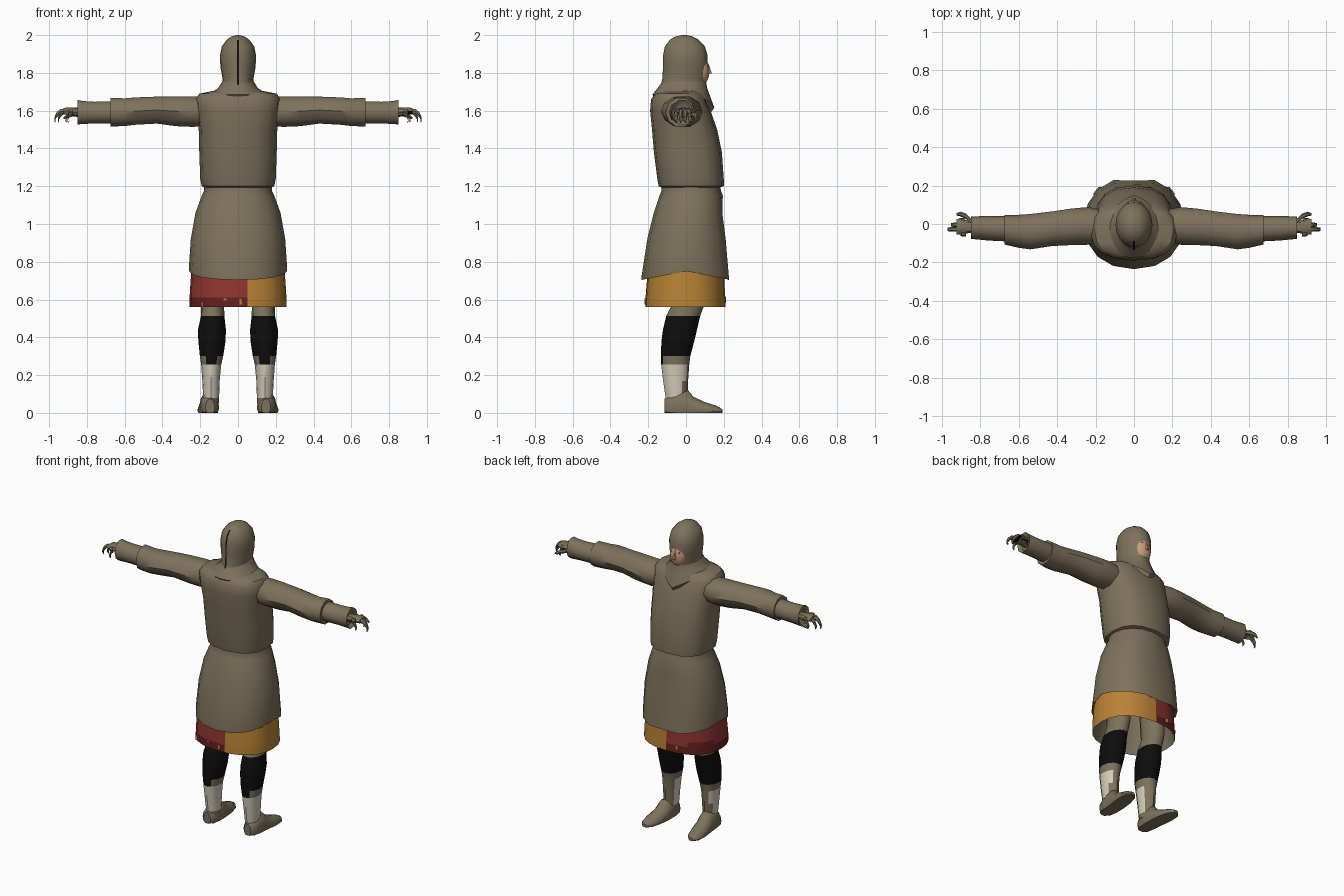
import bpy, bmesh
from math import sin, cos, pi, radians
from mathutils import Vector

cube = bpy.data.objects.get("Cube")
if cube:
    bpy.data.objects.remove(cube)


def material(name, rgb):
    m = bpy.data.materials.new(name)
    m.use_nodes = True
    m.diffuse_color = (*rgb, 1)
    bsdf = m.node_tree.nodes["Principled BSDF"]
    bsdf.inputs["Base Color"].default_value = (*rgb, 1)
    bsdf.inputs["Roughness"].default_value = 0.9
    return m


KHAKI, RED, DARK_RED, OCHRE, BLACK, BONE, SKIN, LIP = range(8)
palette = [
    material("khaki cloth", (.205, .167, .105)),
    material("red cloth", (.27, .036, .03)),
    material("dark red cloth", (.13, .014, .014)),
    material("ochre cloth", (.49, .225, .035)),
    material("black", (.004, .004, .004)),
    material("bone white", (.66, .61, .49)),
    material("skin", (.58, .32, .2)),
    material("brown skin", (.25, .12, .07)),
]


def finish(name, bm, paint, angle=40):
    """Turn a bmesh into a painted, smooth-shaded object."""
    bm.normal_update()
    for f in bm.faces:
        f.material_index = paint(f.calc_center_median(), f.normal) if callable(paint) else paint
    mesh = bpy.data.meshes.new(name)
    bm.to_mesh(mesh)
    bm.free()
    for m in palette:
        mesh.materials.append(m)
    ob = bpy.data.objects.new(name, mesh)
    bpy.context.collection.objects.link(ob)
    bpy.ops.object.select_all(action='DESELECT')
    ob.select_set(True)
    bpy.context.view_layer.objects.active = ob
    bpy.ops.object.shade_smooth_by_angle(angle=radians(angle))
    return ob


def tube(name, rings, axis='z', n=16, power=2, paint=KHAKI, caps=True, side=1, edit=None, cuts=()):
    """Loft rings (t, a, b, ra, rb): t runs along the axis, a and b across it."""
    bm = bmesh.new()
    loops = []
    for t, a, b, ra, rb in rings:
        loop = []
        for i in range(n):
            c, s = cos(2 * pi * i / n), sin(2 * pi * i / n)
            u = a + ra * abs(c) ** (2 / power) * (1 if c > 0 else -1)
            v = b + rb * abs(s) ** (2 / power) * (1 if s > 0 else -1)
            co = Vector({'z': (u, v, t), 'x': (t, u, v), 'y': (u, t, v)}[axis])
            if edit:
                co = edit(co)
            co.x *= side
            loop.append(bm.verts.new(co))
        loops.append(loop)
    for lo, hi in zip(loops, loops[1:]):
        for i in range(n):
            j = (i + 1) % n
            bm.faces.new((lo[i], lo[j], hi[j], hi[i]))
    if caps:
        bm.faces.new(loops[0][::-1])
        bm.faces.new(loops[-1])
    for point, normal in cuts:
        bmesh.ops.bisect_plane(bm, geom=bm.verts[:] + bm.edges[:] + bm.faces[:],
                               plane_co=point, plane_no=normal)
    bmesh.ops.recalc_face_normals(bm, faces=bm.faces[:])
    return finish(name, bm, paint)


def span(z, half, back, front):
    """Ring given by half width and its back and front y."""
    return (z, 0, (back + front) / 2, half, (front - back) / 2)


# Bloused upper coat, gathered above the waist
tube("upper_coat", [
    span(1.19, .165, -.12, .17), span(1.2, .192, -.145, .2), span(1.24, .2, -.152, .2),
    span(1.38, .205, -.17, .19), span(1.5, .208, -.18, .165), span(1.6, .222, -.19, .13),
    span(1.66, .226, -.185, .105), span(1.69, .205, -.165, .085), span(1.705, .13, -.13, .07),
], power=2.5)


# Long lower coat with a dipping hem and a front notch
def hem(co):
    if co.z < .8:
        co.z -= .045 * abs(co.y) / .23
    if abs(co.x) < .01 and co.y > 0 and co.z < 1.1:
        co.y -= .018
    return co


tube("lower_coat", [
    span(.775, .235, -.2, .2), span(.75, .258, -.235, .245), span(.77, .26, -.235, .243),
    span(.92, .25, -.205, .225), span(1.06, .225, -.17, .205), span(1.15, .192, -.14, .195),
    span(1.175, .18, -.13, .185), span(1.21, .178, -.13, .18),
], power=2.2, caps=False, edit=hem)


# Two-coloured underskirt
def skirt_paint(c, nrm):
    if c.x > (.05 if c.y < 0 else 0):
        return OCHRE
    worn = .605 if c.y < 0 else .62 + .025 * sin(25 * c.x)
    return DARK_RED if c.z < worn else RED


skirt = [span(.56, .257, -.215, .21), span(.585, .257, -.215, .21), span(.61, .256, -.214, .208),
         span(.64, .255, -.212, .206), span(.78, .245, -.2, .2)]
tube("underskirt", skirt, n=24, power=2.3, paint=skirt_paint, caps=False,
     cuts=[((.05, 0, 0), (1, 0, 0)), ((0, 0, 0), (1, 0, 0))])
tube("underskirt_lining", [span(.56, .255, -.213, .208), span(.8, .2, -.16, .16)],
     n=24, power=2.3)["inside"] = True
lining = bpy.data.objects["underskirt_lining"].data
bm = bmesh.new()
bm.from_mesh(lining)
bottom = min(bm.faces, key=lambda f: f.calc_center_median().z)
bmesh.ops.delete(bm, geom=[bottom], context='FACES_ONLY')
bmesh.ops.reverse_faces(bm, faces=bm.faces[:])
bm.to_mesh(lining)
bm.free()


# Small ochre ornaments along the red hem
bm = bmesh.new()
for x, y, z, w, h in [(-.19, -.16, .575, .012, .03), (-.07, -.212, .6, .02, .012),
                      (.015, -.217, .59, .012, .03), (-.08, .209, .6, .02, .03),
                      (-.19, .15, .59, .014, .02)]:
    m = bmesh.ops.create_cube(bm, size=1)["verts"]
    bmesh.ops.scale(bm, vec=(w, .008, h), verts=m)
    bmesh.ops.translate(bm, vec=(x, y, z), verts=m)
finish("hem_ornaments", bm, OCHRE)

# Hood, its black back seam and the shoulder collar
hood = [span(1.66, .1, -.14, .1), span(1.72, .085, -.138, .1), span(1.77, .082, -.125, .112),
        span(1.83, .093, -.122, .115), span(1.89, .096, -.122, .115), span(1.94, .086, -.112, .1),
        span(1.975, .06, -.085, .068), span(1.993, .034, -.055, .035), span(2.0, .008, -.02, .005)]
tube("hood", hood, n=20)
bm = bmesh.new()
strip = [[bm.verts.new((x, b - rb - .003, z)) for x in (-.005, .005)]
         for z, a, b, ra, rb in hood[1:-2]]
for p, q in zip(strip, strip[1:]):
    bm.faces.new((p[0], p[1], q[1], q[0]))
finish("hood_seam", bm, BLACK)


def collar_point(co):
    if co.y > 0 and co.z < 1.69:
        co.z -= .07 * max(0, 1 - abs(co.x) / .13)
        co.y += .035 * max(0, 1 - abs(co.x) / .13)
    return co


tube("collar", [span(1.665, .15, -.165, .1), span(1.685, .155, -.178, .115),
                span(1.72, .105, -.15, .112), span(1.76, .08, -.12, .105)],
     n=20, caps=False, edit=collar_point)

# Face set into the hood opening, with nose, eyes and mouth
bm = bmesh.new()
bmesh.ops.create_uvsphere(bm, u_segments=16, v_segments=10, radius=1)
bmesh.ops.scale(bm, vec=(.056, .045, .078), verts=bm.verts)
bmesh.ops.translate(bm, vec=(0, .079, 1.81), verts=bm.verts)
finish("face", bm, SKIN)
tube("nose", [(1.795, 0, .118, .013, .02), (1.803, 0, .12, .012, .018),
              (1.85, 0, .112, .006, .008)], n=6, paint=SKIN)
tube("mouth", [(1.768, 0, .108, .018, .008), (1.776, 0, .109, .02, .008)], n=8, paint=LIP)
for s, label in ((1, "left"), (-1, "right")):
    tube(label + "_eye", [(1.834, .024, .11, .011, .007), (1.842, .024, .109, .011, .007)],
         n=8, paint=LIP, side=s)

    # Sleeve, forearm and cuff
    tube(label + "_sleeve", [
        (.17, -.01, 1.595, .085, .08), (.24, -.01, 1.595, .098, .085), (.33, -.015, 1.597, .095, .083),
        (.43, -.025, 1.603, .09, .075), (.54, -.04, 1.598, .092, .076), (.6, -.038, 1.592, .086, .077),
        (.675, -.03, 1.592, .077, .08), (.676, -.03, 1.59, .06, .06)], 'x', n=10, side=s)
    tube(label + "_cuff", [
        (.64, -.026, 1.592, .066, .062), (.76, -.022, 1.59, .064, .06), (.82, -.02, 1.59, .06, .064),
        (.85, -.02, 1.592, .058, .068), (.83, -.02, 1.59, .04, .045)], 'x', n=10, side=s)

    # Hand with curled fingers and stained palm
    stain = BLACK if s > 0 else BONE

    def hand_paint(c, nrm, stain=stain):
        return stain if nrm.z < -.55 and abs(c.x) > .88 else KHAKI

    tube(label + "_palm", [(.81, -.015, 1.588, .028, .026), (.86, -.015, 1.592, .032, .024),
                           (.9, -.014, 1.598, .042, .02), (.925, -.014, 1.597, .04, .016)],
         'x', n=8, side=s, paint=hand_paint)
    for k, reach in enumerate((.93, 1, .98, .94)):
        y = -.052 + .024 * k
        tube(f"{label}_finger_{k + 1}", [
            (.9, y, 1.598, .012, .014), (.935 * reach + .005, y, 1.596, .012, .015),
            (.96 * reach, y, 1.578, .011, .016), (.972 * reach, y, 1.555, .009, .013),
            (.966 * reach, y, 1.54, .005, .006)], 'x', n=6, side=s, paint=hand_paint)
    tube(label + "_thumb", [(.845, .01, 1.585, .014, .014), (.875, .04, 1.58, .014, .013),
                            (.905, .052, 1.57, .012, .012), (.925, .05, 1.56, .006, .006)],
         'x', n=6, side=s, paint=hand_paint)

    # Leg with black knee band and bone wrap at the back of the calf
    def leg_paint(c, nrm):
        if .3 < c.z < .515:
            return BLACK
        if .255 < c.z <= .3:
            return BLACK if nrm.y < -.75 else KHAKI
        if .075 < c.z <= .255 and (nrm.y < .2 or nrm.x * c.x > .1 and .16 < c.z):
            return BONE
        return KHAKI

    tube(label + "_leg", [
        (.05, .14, -.05, .04, .055), (.08, .142, -.05, .042, .058), (.17, .143, -.055, .046, .066),
        (.255, .142, -.057, .053, .074), (.302, .14, -.055, .062, .078), (.38, .138, -.043, .072, .087),
        (.44, .138, -.032, .074, .09), (.512, .134, -.015, .062, .09), (.58, .134, .015, .06, .085),
        (.8, .13, .015, .075, .09)], n=12, side=s, paint=leg_paint)

    # Shoe with a flat sole
    def sole(co):
        co.z = max(co.z, 0)
        return co

    tube(label + "_shoe", [
        (-.113, .148, .03, .025, .045), (-.095, .15, .03, .043, .055), (-.04, .15, .03, .05, .09),
        (.01, .152, .03, .052, .09), (.04, .155, .02, .054, .065), (.1, .162, .012, .054, .045),
        (.16, .168, .008, .043, .03), (.192, .17, .006, .016, .014)], 'y', n=12, side=s, edit=sole)
